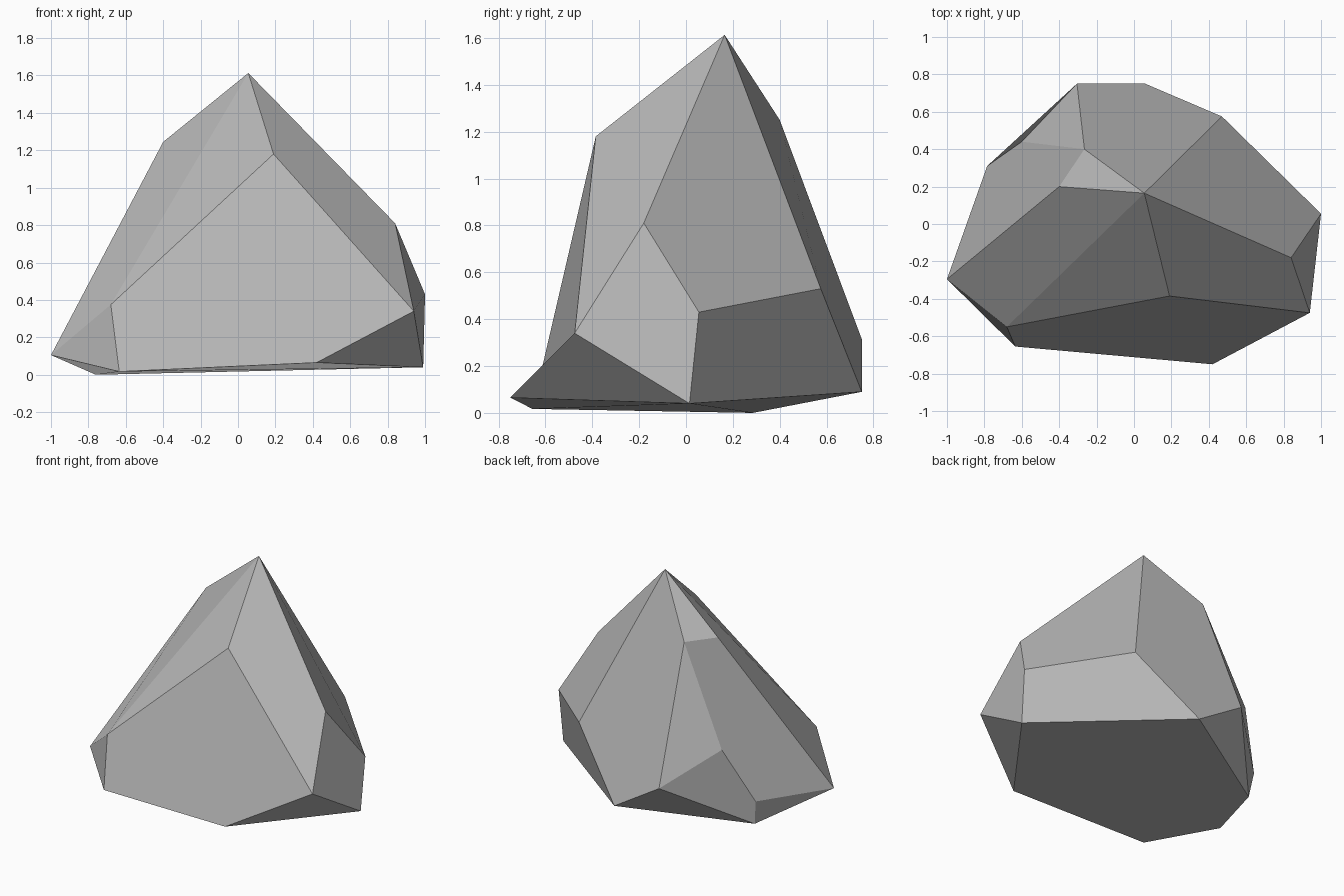
import bpy
import bmesh

# Remove the default cube
cube = bpy.data.objects.get("Cube")
if cube:
    bpy.data.objects.remove(cube, do_unlink=True)

# Corners of the faceted rock, each with a one-letter key
CORNERS = {
    # Peak and shoulders
    "A": (0.055, 0.165, 1.613), "B": (0.19, -0.385, 1.18),
    "C": (-0.40, 0.20, 1.245), "D": (-0.265, 0.40, 1.25),
    "E": (0.84, -0.18, 0.81),
    # Flanks
    "F": (0.94, -0.475, 0.34), "G": (1.0, 0.055, 0.43),
    "H": (0.47, 0.575, 0.53), "P": (-0.305, 0.75, 0.315),
    "R": (-0.60, 0.44, 0.56), "O": (-0.785, 0.31, 0.18),
    "M": (-1.0, -0.295, 0.105), "L": (-0.68, -0.55, 0.375),
    # Base
    "I": (0.99, 0.015, 0.04), "Q": (0.06, 0.75, 0.09),
    "N": (-0.76, 0.285, 0.0), "K": (-0.635, -0.655, 0.017),
    "J": (0.42, -0.75, 0.065),
}

# Facets as corner keys, counter-clockwise from outside
FACETS = [
    "LKJFB", "ALB", "CMLA", "LMK",           # front and front left
    "BFEA", "AEGH", "FIGE", "IQHG", "FJI",   # right side
    "AHQPD", "ADC", "PQN",                   # back
    "MCDRO", "DPR", "PNOR", "ONM",           # back left
    "MNQIJK",                                # underside
]


def make_material(name, colour):
    mat = bpy.data.materials.new(name)
    mat.use_nodes = True
    mat.diffuse_color = colour
    mat.node_tree.nodes["Principled BSDF"].inputs["Base Color"].default_value = colour
    return mat


def make_rock(name, corners, facets, mat):
    """Join the corners into flat-shaded facets."""
    bm = bmesh.new()
    verts = {key: bm.verts.new(co) for key, co in corners.items()}
    for facet in facets:
        bm.faces.new([verts[key] for key in facet])
    mesh = bpy.data.meshes.new(name)
    bm.to_mesh(mesh)
    bm.free()
    mesh.materials.append(mat)
    rock = bpy.data.objects.new(name, mesh)
    bpy.context.scene.collection.objects.link(rock)
    return rock


stone_grey = make_material("stone_grey", (0.48, 0.48, 0.48, 1.0))
make_rock("rock", CORNERS, FACETS, stone_grey)
